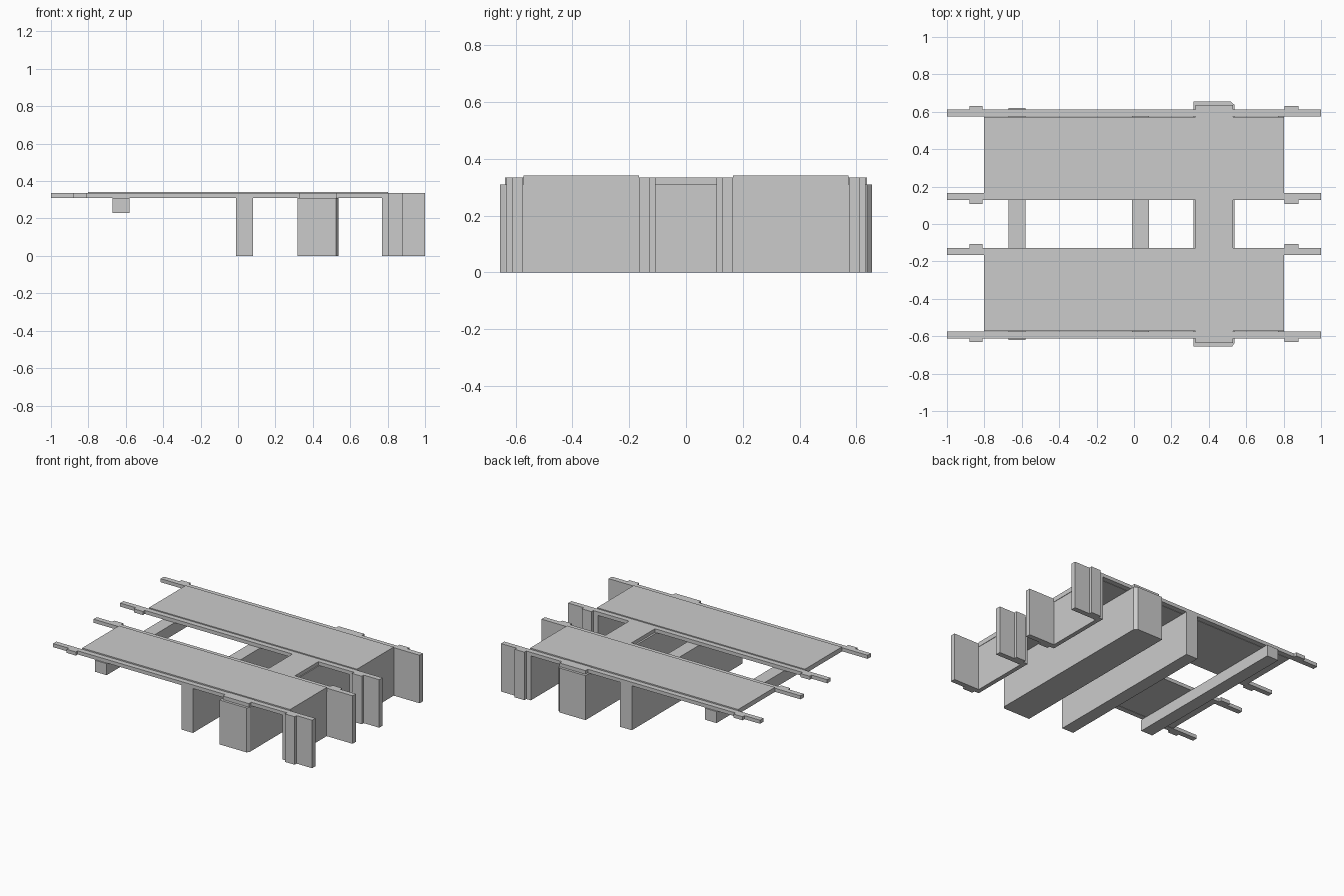
import bpy, bmesh

if "Cube" in bpy.data.objects:
    bpy.data.objects.remove(bpy.data.objects["Cube"])


def prism(name, outline, z0, z1):
    """Extrude a counter-clockwise plan outline from z0 to z1."""
    bm = bmesh.new()
    low = [bm.verts.new((x, y, z0)) for x, y in outline]
    high = [bm.verts.new((x, y, z1)) for x, y in outline]
    bm.faces.new(low[::-1])
    bm.faces.new(high)
    n = len(outline)
    for i in range(n):
        j = (i + 1) % n
        bm.faces.new((low[i], low[j], high[j], high[i]))
    bmesh.ops.recalc_face_normals(bm, faces=bm.faces)
    mesh = bpy.data.meshes.new(name)
    bm.to_mesh(mesh)
    bm.free()
    obj = bpy.data.objects.new(name, mesh)
    bpy.context.collection.objects.link(obj)
    return obj


def box(name, x0, x1, y0, y1, z0, z1):
    y0, y1 = sorted((y0, y1))
    return prism(name, [(x0, y0), (x1, y0), (x1, y1), (x0, y1)], z0, z1)


BEAM_Z, RAIL_Z, DECK_Z = 0.31, 0.335, 0.342

for s, side in ((1, "back"), (-1, "front")):
    # Deck slab and the wall closing its right end
    box(side + "_deck", -0.803, 0.803, s * 0.165, s * 0.572, BEAM_Z, DECK_Z)
    box(side + "_end_wall", 0.77, 0.80, s * 0.165, s * 0.575, 0, BEAM_Z)

    # Rails: (inside face, outside face, face of the thickened pad)
    for rail, (a, b, pad) in (("outer", (0.575, 0.611, 0.632)),
                              ("inner", (0.165, 0.129, 0.108))):
        name = side + "_" + rail
        # Straight rail turning into a full-height fin at the right end
        box(name + "_rail", -1, 0.77, s * a, s * b, BEAM_Z, RAIL_Z)
        box(name + "_fin", 0.77, 1, s * a, s * b, 0, RAIL_Z)
        # Thickened pads near both ends
        box(name + "_left_pad", -0.88, -0.81, s * b, s * pad, BEAM_Z, RAIL_Z)
        box(name + "_right_pad", 0.805, 0.88, s * b, s * pad, 0, RAIL_Z)

# Cross supports tying both decks together
box("cross_beam", -0.67, -0.58, -0.62, 0.62, 0.23, BEAM_Z)
box("narrow_pier", -0.01, 0.08, -0.611, 0.611, 0, BEAM_Z)

# Wide pier with chamfered right corners, and its cap
prism("wide_pier", [(0.317, -0.655), (0.525, -0.655), (0.537, -0.637),
                    (0.537, 0.637), (0.517, 0.655), (0.317, 0.655)], 0, BEAM_Z)
box("pier_cap", 0.33, 0.53, -0.637, 0.637, BEAM_Z, RAIL_Z)
